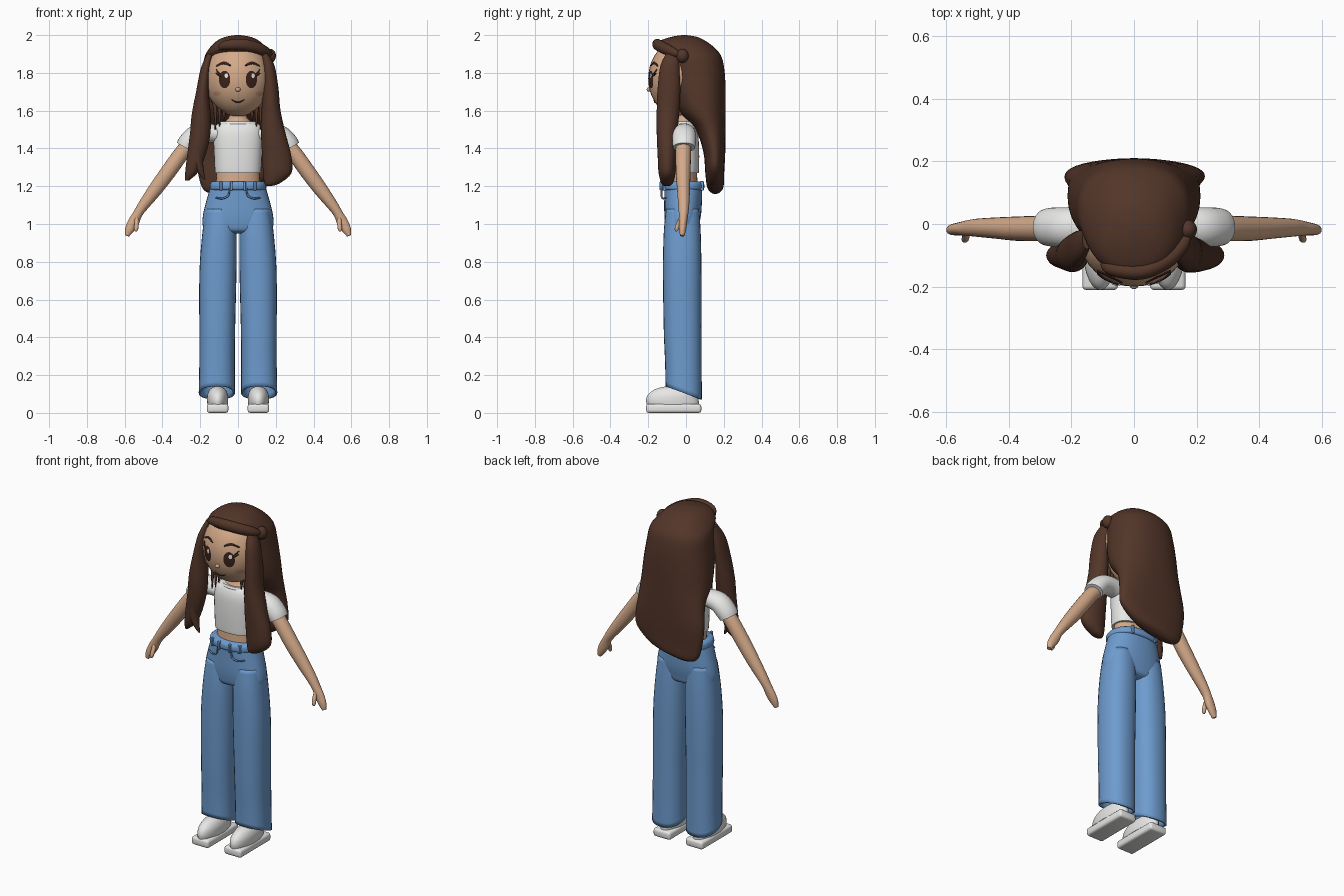
import bpy, bmesh, math
from mathutils import Vector


def material(name, rgb):
    m = bpy.data.materials.new(name)
    m.diffuse_color = (*rgb, 1)
    return m


HAIR = material("brown hair", (0.085, 0.036, 0.022))
SKIN = material("skin", (0.66, 0.40, 0.25))
DENIM = material("blue denim", (0.155, 0.33, 0.62))
WHITE = material("white cloth", (0.80, 0.80, 0.79))
DARK = material("dark brown", (0.045, 0.017, 0.011))
BLUSH = material("blush", (0.56, 0.29, 0.18))


def finish(name, bm, mat, angle=50):
    bmesh.ops.recalc_face_normals(bm, faces=bm.faces[:])
    me = bpy.data.meshes.new(name)
    bm.to_mesh(me)
    bm.free()
    ob = bpy.data.objects.new(name, me)
    bpy.context.collection.objects.link(ob)
    me.materials.append(mat)
    bpy.context.view_layer.objects.active = ob
    ob.select_set(True)
    bpy.ops.object.shade_smooth_by_angle(angle=math.radians(angle))
    ob.select_set(False)
    return ob


def spline(pts, steps):
    """Catmull-Rom through rows of numbers."""
    out = []
    for i in range(len(pts) - 1):
        a, b, c, d = pts[max(i - 1, 0)], pts[i], pts[i + 1], pts[min(i + 2, len(pts) - 1)]
        for k in range(steps):
            t = k / steps
            out.append([0.5 * (2 * q + (r - p) * t + (2 * p - 5 * q + 4 * r - s) * t * t
                        + (3 * q - p - 3 * r + s) * t ** 3) for p, q, r, s in zip(a, b, c, d)])
    return out + [list(pts[-1])]


def loft(name, rows, mat, side=1, n=28, steps=4, power=2.0, flat=False, caps=True, warp=None):
    """Skin over rows of (x, y, z, radius across, radius in depth)."""
    rows = spline([(r[0] * side, *r[1:]) for r in rows], steps)
    bm = bmesh.new()
    rings = []
    for i, (x, y, z, ru, rv) in enumerate(rows):
        p, q = rows[max(i - 1, 0)], rows[min(i + 1, len(rows) - 1)]
        t = Vector((0, 0, 1)) if flat else (Vector(q[:3]) - Vector(p[:3])).normalized()
        v = Vector((0, 1, 0))
        v = (v - t * t.dot(v)).normalized()
        u = v.cross(t)
        ring = []
        for k in range(n):
            c, s = math.cos(k * math.tau / n), math.sin(k * math.tau / n)
            f = 2 / power
            co = Vector((x, y, z)) + u * max(ru, .001) * math.copysign(abs(c) ** f, c) \
                + v * max(rv, .001) * math.copysign(abs(s) ** f, s)
            ring.append(bm.verts.new(warp(co) if warp else co))
        rings.append(ring)
    for a, b in zip(rings, rings[1:]):
        for k in range(n):
            bm.faces.new((a[k], a[(k + 1) % n], b[(k + 1) % n], b[k]))
    if caps:
        bm.faces.new(rings[0])
        bm.faces.new(rings[-1])
    return finish(name, bm, mat)


def ball(name, loc, scale, mat):
    bm = bmesh.new()
    bmesh.ops.create_uvsphere(bm, u_segments=32, v_segments=20, radius=1)
    for v in bm.verts:
        v.co = Vector(loc) + Vector([a * b for a, b in zip(v.co, scale)])
    return finish(name, bm, mat)


def box(name, loc, size, mat, bevel=0.0):
    bm = bmesh.new()
    bmesh.ops.create_cube(bm, size=1)
    for v in bm.verts:
        v.co = Vector(loc) + Vector([a * b for a, b in zip(v.co, size)])
    if bevel:
        bmesh.ops.bevel(bm, geom=bm.edges[:], offset=bevel, segments=3, profile=.5, affect='EDGES')
    return finish(name, bm, mat)


# Head, neck and bare midriff
FC, FR = (0, -.04, 1.77), (.175, .16, .2)
ball("head", FC, FR, SKIN)
loft("neck", [(0, 0, 1.64, .05, .05), (0, 0, 1.57, .048, .048), (0, -.01, 1.54, .07, .05),
              (0, -.012, 1.5, .11, .06)], SKIN, flat=True)
loft("midriff", [(0, -.015, 1.31, .112, .07), (0, -.015, 1.2, .118, .078)], SKIN, flat=True)


# Painted face details hug the head surface
def face_y(x, z, lift=.003):
    k = 1 - (x / FR[0]) ** 2 - ((z - FC[2]) / FR[2]) ** 2
    return FC[1] - FR[1] * math.sqrt(max(k, 0)) - lift


def patch(name, cx, cz, rx, rz, mat, lift=.003):
    bm = bmesh.new()
    rings = [[bm.verts.new((cx + rx * f * math.cos(a), face_y(cx + rx * f * math.cos(a), cz + rz * f * math.sin(a), lift),
                            cz + rz * f * math.sin(a))) for a in [k * math.tau / 24 for k in range(24)]]
             for f in (.25, .5, .75, 1)]
    bm.faces.new(rings[0])
    for a, b in zip(rings, rings[1:]):
        for k in range(24):
            bm.faces.new((a[k], a[(k + 1) % 24], b[(k + 1) % 24], b[k]))
    return finish(name, bm, mat)


def stroke(name, pts, r, mat, side=1):
    rows = [(x, face_y(x, z, 0), z, r * f, .004) for (x, z), f in zip(pts, (.4, 1, .4))]
    return loft(name, rows, mat, side, n=8)


for s, tag in ((1, "right"), (-1, "left")):
    patch(tag + "_eye", s * .071, 1.765, .03, .046, DARK)
    patch(tag + "_eye_glint", s * .071 + .009, 1.785, .009, .013, WHITE, .006)
    patch(tag + "_cheek", s * .113, 1.69, .02, .013, BLUSH)
    stroke(tag + "_brow", [(.038, 1.838), (.075, 1.853), (.115, 1.836)], .008, DARK, s)
    for i in range(2):
        stroke(tag + "_lash", [(.09, 1.79 - i * .012), (.104, 1.802 - i * .012), (.116, 1.818 - i * .02)], .004, DARK, s)
stroke("mouth", [(-.034, 1.658), (0, 1.644), (.034, 1.658)], .004, DARK)
ball("nose", (0, -.197, 1.712), (.013, .011, .011), SKIN)

# Hair: crown flowing into the long back curtain
loft("back_hair", [(0, -.01, 2.0, .012, .012), (0, -.01, 1.99, .07, .07), (0, -.018, 1.965, .118, .128),
                   (0, 0, 1.925, .155, .16), (0, .04, 1.88, .178, .15), (0, .055, 1.8, .19, .15),
                   (0, .065, 1.7, .205, .145), (0, .085, 1.6, .212, .125), (0, .13, 1.5, .21, .08),
                   (0, .15, 1.38, .222, .058), (.005, .152, 1.27, .212, .05),
                   (-.03, .155, 1.2, .15, .043), (-.07, .155, 1.175, .06, .02)],
     HAIR, n=40, flat=True, power=2.25,
     warp=lambda c: Vector((c.x, c.y, c.z + .12 * c.x * min(1, max(0, (1.45 - c.z) / .2)))))
# Front locks over the shoulders
loft("right_lock", [(.14, -.07, 1.91, .015, .03), (.16, -.085, 1.84, .033, .05), (.172, -.09, 1.72, .042, .06),
                    (.175, -.095, 1.6, .05, .06), (.187, -.1, 1.48, .065, .055), (.205, -.1, 1.36, .077, .05),
                    (.208, -.1, 1.27, .075, .045), (.18, -.1, 1.215, .04, .03), (.16, -.1, 1.2, .01, .01)],
     HAIR, flat=True)
loft("left_lock", [(-.15, -.05, 1.9, .015, .03), (-.172, -.07, 1.82, .026, .05), (-.188, -.085, 1.7, .034, .058),
                   (-.195, -.095, 1.58, .05, .058), (-.2, -.1, 1.48, .054, .052), (-.217, -.1, 1.38, .05, .045),
                   (-.243, -.1, 1.28, .036, .035), (-.27, -.1, 1.23, .01, .01)], HAIR, flat=True)
loft("left_lock_tip", [(-.2, -.1, 1.47, .04, .04), (-.215, -.11, 1.36, .03, .035), (-.198, -.115, 1.28, .018, .02),
                       (-.177, -.115, 1.235, .005, .005)], HAIR, flat=True)
# Swept fringe and small knot
loft("fringe", [(-.1, -.125, 1.925, .008, .01), (-.07, -.143, 1.945, .024, .022), (.02, -.152, 1.95, .03, .026),
                (.1, -.118, 1.932, .03, .027), (.15, -.07, 1.91, .026, .024), (.175, -.03, 1.895, .01, .01)], HAIR)
ball("hair_knot", (.17, -.018, 1.89), (.031, .032, .037), HAIR)
# Wisps beside the neck
for s in (1, -1):
    for x, z in ((.075, 1.545), (.098, 1.515), (.12, 1.5)):
        loft("neck_wisp", [(x + .01, -.06, 1.66, .012, .012), (x, -.07, 1.6, .01, .01), (x, -.075, z, .003, .003)],
             HAIR, s, n=8)

# Cropped top with short sleeves
loft("shirt", [(0, -.015, 1.27, .122, .082), (0, -.015, 1.29, .124, .084), (0, -.015, 1.38, .128, .085),
               (0, -.015, 1.47, .132, .08), (0, -.013, 1.515, .125, .07), (0, -.012, 1.535, .1, .058)],
     WHITE, flat=True, power=2.4)
loft("neckline", [(0, -.012, 1.522, .1, .06), (0, -.012, 1.532, .105, .064), (0, -.012, 1.542, .096, .058)],
     WHITE, flat=True)
for s, tag in ((1, "right"), (-1, "left")):
    loft(tag + "_sleeve", [(.09, -.01, 1.47, .045, .055), (.16, -.01, 1.482, .05, .06), (.22, -.01, 1.47, .054, .063),
                           (.262, -.01, 1.432, .054, .062), (.28, -.01, 1.405, .05, .058)], WHITE, s)
    # Arm, flat hand and thumb
    loft(tag + "_arm", [(.22, -.012, 1.46, .04, .042), (.29, -.014, 1.385, .041, .041), (.37, -.015, 1.275, .041, .039),
                        (.44, -.013, 1.18, .037, .034), (.5, -.012, 1.1, .029, .029), (.53, -.013, 1.055, .025, .025),
                        (.553, -.015, 1.01, .029, .021), (.575, -.018, .97, .024, .018), (.588, -.02, .938, .012, .012)],
         SKIN, s, n=20)
    loft(tag + "_thumb", [(.537, -.02, 1.04, .012, .012), (.537, -.04, 1.0, .012, .012), (.54, -.05, .972, .011, .01),
                          (.542, -.052, .96, .004, .004)], SKIN, s, n=12)

# Wide-leg jeans
loft("jeans_hips", [(0, -.015, 1.215, .14, .1), (0, -.015, 1.15, .16, .1), (0, -.017, 1.06, .183, .098),
                    (0, -.02, 1.0, .188, .09), (0, -.02, .965, .17, .08), (0, -.02, .95, .1, .05)],
     DENIM, flat=True, power=2.3, n=36)


def slant(c):
    k = min(1, max(0, (.4 - c.z) / .28))
    return Vector((c.x, c.y, c.z - .36 * (c.y + .01) * k))


for s, tag in ((1, "right"), (-1, "left")):
    leg = loft(tag + "_trouser_leg", [(.092, -.018, 1.08, .08, .088), (.098, -.02, .95, .091, .098),
               (.106, -.02, .75, .098, .102), (.11, -.018, .45, .095, .1), (.111, -.014, .25, .094, .097),
               (.112, -.012, .105, .096, .096)], DENIM, s, flat=True, power=2.3, caps=False, warp=slant)
    sol = leg.modifiers.new("cloth", 'SOLIDIFY')
    sol.thickness = .01
    # Front pocket seam
    loft(tag + "_pocket_seam", [(.045, -.128, 1.19, .004, .004), (.052, -.13, 1.15, .005, .005),
                                (.085, -.122, 1.135, .005, .005), (.118, -.105, 1.14, .004, .004)], DENIM, s, n=8)
    # Shoe and sole
    loft(tag + "_shoe", [(.108, -.07, .045, .054, .138), (.108, -.072, .07, .056, .139), (.108, -.068, .1, .053, .13),
                         (.108, -.062, .128, .038, .095), (.108, -.055, .143, .008, .04)], WHITE, s, flat=True)
    box(tag + "_sole", (s * .108, -.065, .024), (.114, .292, .048), WHITE, .014)

# Waistband and belt loops
loft("waistband", [(0, -.017, 1.18, .142, .104), (0, -.017, 1.188, .15, .113), (0, -.017, 1.212, .148, .113),
                   (0, -.017, 1.224, .138, .104)], DENIM, flat=True, power=2.3, n=36)
for x, y in ((-.09, -.113), (-.035, -.13), (.035, -.13), (.09, -.113), (-.08, .085), (.08, .085)):
    box("belt_loop", (x, y, 1.202), (.014, .018, .05), DENIM, .004)
